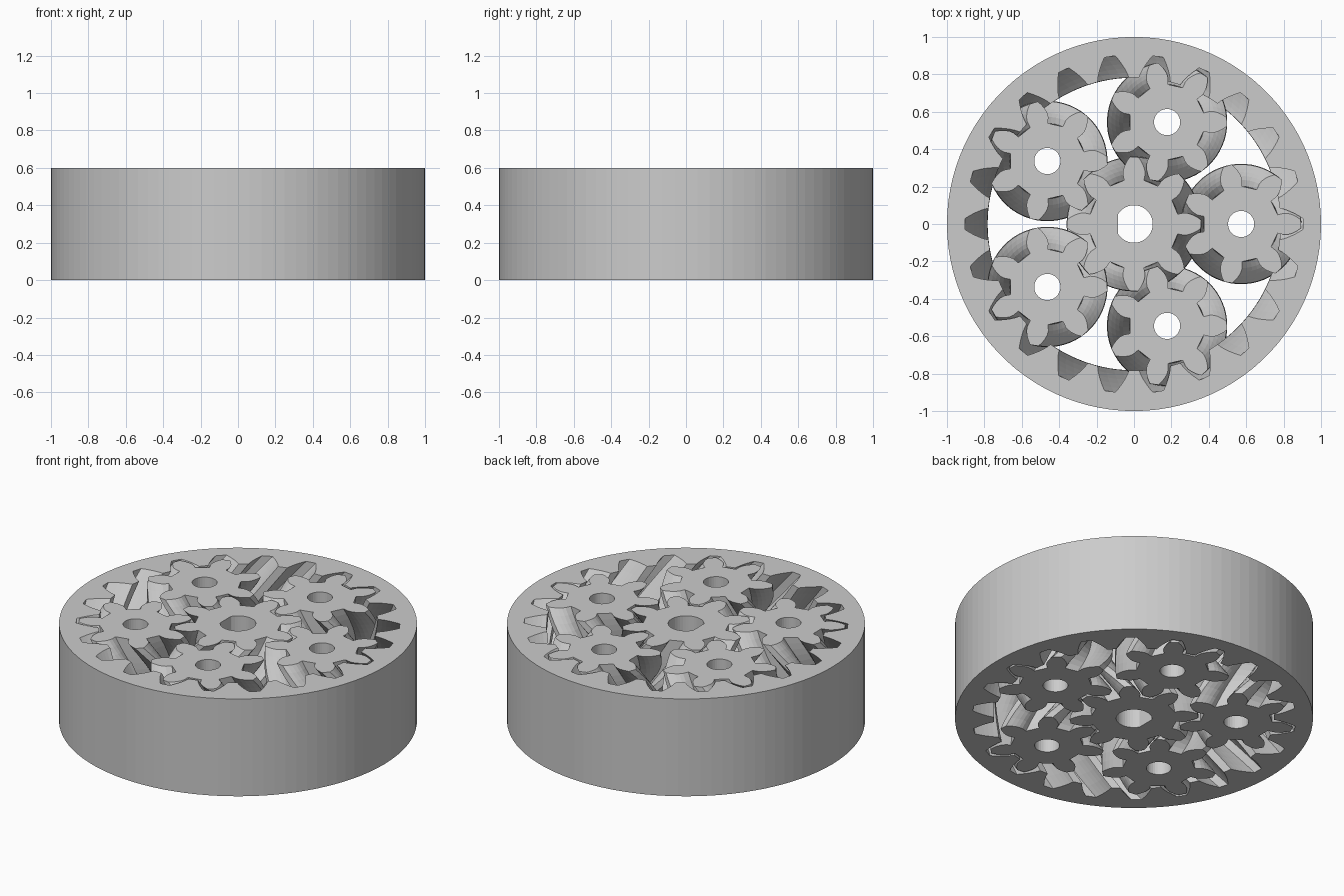
import bpy, bmesh
from math import pi, tan, cos, sin, acos, radians

if "Cube" in bpy.data.objects:
    bpy.data.objects.remove(bpy.data.objects["Cube"])

HEIGHT, OUTER = 0.6, 1.0
N_PLANETS, N_PLANET, N_SUN, N_RING = 5, 7, 8, 22
RING_PITCH_R = 0.9 / (1 + pi * 0.5 / N_RING)
PITCH = 2 * pi * RING_PITCH_R / N_RING
PRESSURE, TOL = radians(28), 0.01


def involute(a):
    return tan(a) - a


def gear_profile(n, tol):
    """Outline of a spur gear with a tooth centred on +x, as (radius, angle) pairs."""
    rp = n * PITCH / (2 * pi)
    base = rp * cos(PRESSURE)
    tip, root = rp + PITCH / 4 - tol / 2, rp - PITCH / 4 - tol / 2
    half_thick = pi / (2 * n) - tol / base / 2
    seg = 2 * pi / (3 * n)

    def flank(r):
        return half_thick + involute(PRESSURE) - (involute(acos(base / r)) if r > base else 0)

    def tip_radius(a):
        m = (a - pi / (2 * n)) % seg - seg / 2
        return tip * cos(seg / 2) / cos(m)

    def side(s):
        end = tip
        for _ in range(8):
            end = tip_radius(s * flank(end))
        a0 = flank(root)
        pts = [(root * cos(pi / (2 * n)) / cos(pi / n - a0), s * a0)]
        start = max(root, base)
        for k in range(5):
            r = start + (end - start) * (k + (1 if start == root else 0)) / (5 if start == root else 4)
            pts.append((r, s * flank(r)))
        return pts

    low, high = side(-1), side(1)
    corner = pi / (2 * n) - seg
    middle = [(tip, corner)] if low[-1][1] + 0.003 < corner < high[-1][1] else []
    tooth = low + middle + high[::-1]
    return [(r, a + 2 * pi * t / n) for t in range(n) for r, a in tooth]


def herringbone(n, tol, slices, hand=1, turn=0):
    """Stack of outlines: twisted by one tooth below and above the middle plane."""
    prof = gear_profile(n, tol)
    layers = []
    for k in range(-slices, slices + 1):
        twist = 2 * pi / n * abs(k) / slices
        z = HEIGHT / 2 * (1 + k / slices)
        layers.append([(r * cos(hand * (a - twist) + turn),
                        r * sin(hand * (a - twist) + turn), z) for r, a in prof])
    return layers


def round_wall(radius, sides, flat=None):
    """Plain cylinder wall; 'flat' cuts it into a D shape."""
    pts = [(radius * cos(2 * pi * i / sides), radius * sin(2 * pi * i / sides)) for i in range(sides)]
    if flat is not None:
        edge = (radius ** 2 - flat ** 2) ** 0.5
        pts = [p for p in pts if p[0] > flat + 0.001]
        cut = next(i for i in range(len(pts) - 1) if pts[i][1] > 0 > pts[i + 1][1])
        pts[cut + 1:cut + 1] = [(flat, edge), (flat, -edge)]
    return [[(x, y, z) for x, y in pts] for z in (0, HEIGHT)]


def build(name, walls, location=(0, 0, 0)):
    """Skin each wall, then fill the flat faces between outer and inner wall."""
    bm = bmesh.new()
    rims = ([], [])
    for layers in walls:
        rows = [[bm.verts.new(p) for p in layer] for layer in layers]
        n = len(rows[0])
        for lo, hi in zip(rows, rows[1:]):
            for i in range(n):
                j = (i + 1) % n
                bm.faces.new((lo[i], lo[j], hi[j], hi[i]))
        for rim, row in zip(rims, (rows[0], rows[-1])):
            rim += [bm.edges.get((row[i], row[(i + 1) % n])) for i in range(n)]
    for rim in rims:
        bmesh.ops.triangle_fill(bm, use_beauty=True, edges=rim, normal=(0, 0, 1))
    bmesh.ops.recalc_face_normals(bm, faces=bm.faces[:])
    mesh = bpy.data.meshes.new(name)
    bm.to_mesh(mesh)
    bm.free()
    obj = bpy.data.objects.new(name, mesh)
    obj.location = location
    bpy.context.collection.objects.link(obj)


# Outer ring with internal teeth
build("ring_gear", [round_wall(OUTER, 100), herringbone(N_RING, -TOL, 5)])

# Central gear with D-shaped shaft hole
build("sun_gear", [herringbone(N_SUN, TOL, 8, hand=-1, turn=pi),
                   round_wall(0.1, 40, flat=-0.085)])

# Five planet gears with round holes
orbit = RING_PITCH_R * (N_SUN + N_PLANET) / N_RING
for i in range(N_PLANETS):
    a = 2 * pi * i / N_PLANETS
    spin = a + a * N_SUN / N_PLANET
    build(f"planet_gear_{i + 1}",
          [herringbone(N_PLANET, TOL, 8, turn=spin), round_wall(0.07, 32)],
          (orbit * cos(a), orbit * sin(a), 0))
